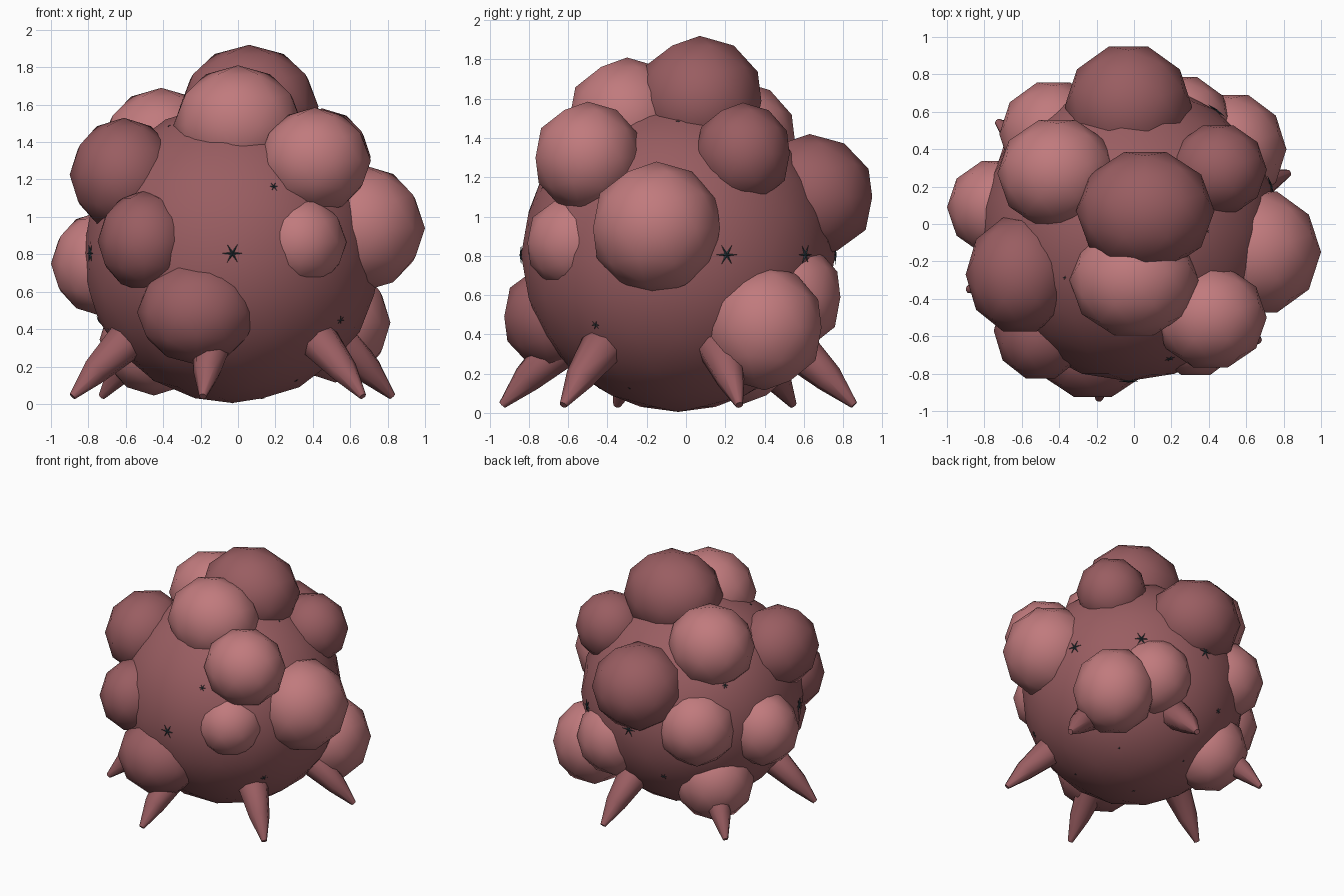
import bpy, bmesh, math
from mathutils import Vector, Matrix

if "Cube" in bpy.data.objects:
    bpy.data.objects.remove(bpy.data.objects["Cube"])

CENTRE = Vector((-0.03, -0.04, 0.805))
RADIUS = 0.80


def material(name, rgb):
    m = bpy.data.materials.new(name)
    m.diffuse_color = (*rgb, 1)
    m.use_nodes = True
    m.node_tree.nodes["Principled BSDF"].inputs["Base Color"].default_value = m.diffuse_color
    return m


DARK = material("dark_flesh", (0.32, 0.11, 0.12))
LIGHT = material("light_flesh", (0.53, 0.195, 0.205))
INK = material("dark_star", (0.03, 0.05, 0.06))


def finish(name, bm, mat, smooth=True):
    bmesh.ops.recalc_face_normals(bm, faces=bm.faces)
    me = bpy.data.meshes.new(name)
    bm.to_mesh(me)
    bm.free()
    me.materials.append(mat)
    for p in me.polygons:
        p.use_smooth = smooth
    ob = bpy.data.objects.new(name, me)
    bpy.context.collection.objects.link(ob)
    return ob


def ball(name, centre, radii, mat, subdiv=2, turn=90):
    bm = bmesh.new()
    bmesh.ops.create_icosphere(bm, subdivisions=subdiv, radius=1)
    bm.transform(Matrix.Translation(centre) @ Matrix.Diagonal((*radii, 1))
                 @ Matrix.Rotation(math.radians(turn), 4, 'Z'))
    return finish(name, bm, mat)


# Round body
ball("body", CENTRE, (RADIUS,) * 3, DARK, 3, 0)

# Bulges over the body: centre, radii, material
bulges = [
    ((0.06, 0.07, 1.59), (0.37, 0.33, 0.33), DARK),      # top
    ((0.00, -0.30, 1.49), (0.345, 0.31, 0.32), LIGHT),   # top front
    ((0.41, -0.50, 1.30), (0.30, 0.28, 0.285), LIGHT),   # front right
    ((-0.61, -0.27, 1.225), (0.29, 0.32, 0.305), DARK),  # front left
    ((-0.50, -0.57, 0.87), (0.25, 0.27, 0.27), DARK),    # lower front left
    ((-0.22, -0.65, 0.49), (0.32, 0.29, 0.28), DARK),    # lower front
    ((0.33, -0.56, 0.865), (0.25, 0.26, 0.25), LIGHT),   # front, half sunk
    ((0.66, -0.15, 0.94), (0.34, 0.34, 0.34), LIGHT),    # right
    ((0.52, 0.40, 0.435), (0.295, 0.305, 0.32), LIGHT),  # lower back right
    ((0.45, 0.29, 1.32), (0.26, 0.25, 0.26), DARK),      # upper back right
    ((0.25, 0.52, 0.59), (0.28, 0.28, 0.29), LIGHT),     # lower back
    ((-0.03, 0.63, 1.10), (0.34, 0.335, 0.32), DARK),    # back
    ((-0.41, 0.27, 1.38), (0.32, 0.30, 0.31), LIGHT),    # upper back left
    ((-0.43, 0.48, 0.83), (0.29, 0.29, 0.29), LIGHT),    # back left
    ((-0.73, 0.09, 0.75), (0.27, 0.26, 0.28), LIGHT),    # left
    ((-0.45, 0.29, 0.345), (0.29, 0.28, 0.30), LIGHT),   # lower back left
]
for i, (c, r, m) in enumerate(bulges):
    ball(f"bulge_{i + 1}", c, r, m)


# Six tapered, slightly bent legs: (distance out, height, thickness) along each
def leg(name, angle, sides=8):
    path = [(0.50, 0.36, 0.11), (0.61, 0.33, 0.11),
            (0.78, 0.175, 0.075), (0.91, 0.04, 0.02)]
    out = Vector((math.cos(angle), math.sin(angle), 0))
    side = Vector((-math.sin(angle), math.cos(angle), 0))
    normal = (out + Vector((0, 0, 1))).normalized()
    base = Vector((CENTRE.x, CENTRE.y, 0))
    bm = bmesh.new()
    rings = []
    for d, z, r in path:
        p = base + out * d + Vector((0, 0, z))
        rings.append([bm.verts.new(p + r * (side * math.cos(t) + normal * math.sin(t)))
                      for t in (2 * math.pi * k / sides for k in range(sides))])
    for a, b in zip(rings, rings[1:]):
        for k in range(sides):
            n = (k + 1) % sides
            bm.faces.new((a[k], a[n], b[n], b[k]))
    bm.faces.new(rings[0])
    bm.faces.new(rings[-1])
    ob = finish(name, bm, DARK)
    bpy.context.view_layer.objects.active = ob
    ob.select_set(True)
    bpy.ops.object.shade_smooth_by_angle(angle=math.radians(60))
    ob.select_set(False)


for i in range(6):
    leg(f"leg_{i + 1}", math.radians(20 + 60 * i))

# Small dark stars spread evenly over the body
grid = bmesh.new()
bmesh.ops.create_icosphere(grid, subdivisions=2, radius=1)
directions = [v.co.normalized() for v in grid.verts]
grid.free()
stars = bmesh.new()
for d in directions:
    h = abs(d.z)
    if 0.5 < h < 0.6:
        continue
    size = 0.057 if h < 0.1 else 0.03 if h < 0.48 else 0.012
    frame = Matrix.Translation(CENTRE + d * RADIUS) @ d.to_track_quat('Z', 'Y').to_matrix().to_4x4()
    for k in range(6):
        m = frame @ Matrix.Rotation(k * math.pi / 3, 4, 'Z')
        w = size * 0.13
        tip = stars.verts.new(m @ Vector((size, 0, 0)))
        root = [stars.verts.new(m @ Vector(p)) for p in ((0, w, 0), (0, 0, w), (0, -w, 0), (0, 0, -w))]
        for j in range(4):
            stars.faces.new((root[j], root[(j + 1) % 4], tip))
        stars.faces.new(root)
finish("stars", stars, INK, False)
